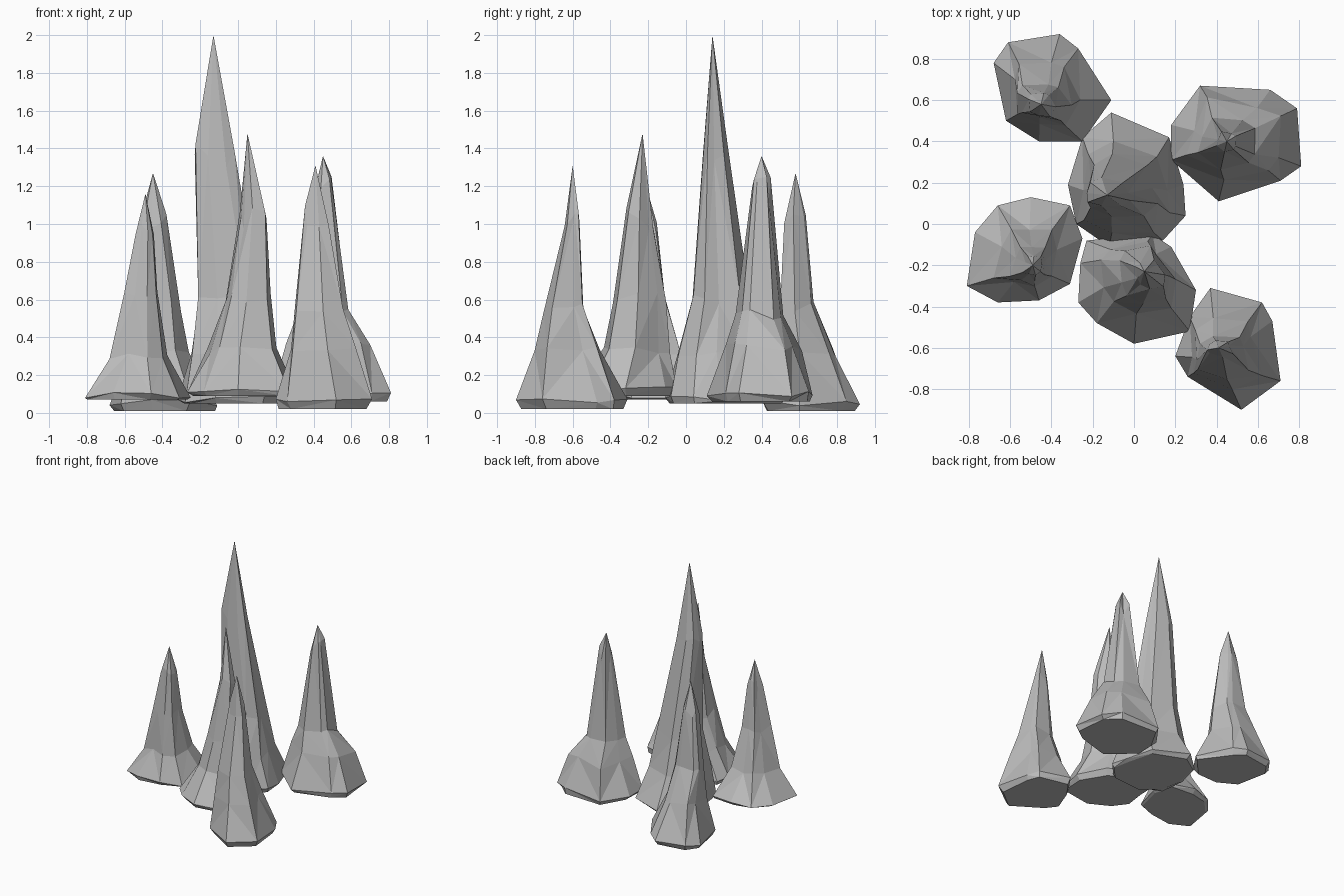
import bpy
import bmesh
import random
from mathutils import Vector

default_cube = bpy.data.objects.get("Cube")
if default_cube:
    bpy.data.objects.remove(default_cube, do_unlink=True)

GREY = (0.5, 0.5, 0.5, 1)


def make_material(name, colour):
    material = bpy.data.materials.new(name)
    material.use_nodes = True
    material.diffuse_color = colour
    shader = material.node_tree.nodes["Principled BSDF"]
    shader.inputs["Base Color"].default_value = colour
    shader.inputs["Roughness"].default_value = 0.9
    return material


stone = make_material("grey stone", GREY)


def fitted_ring(rng, outline, z, x_min, x_max, y_min, y_max):
    """The foot outline refitted to a smaller box, with chipped-in flanks."""
    xs, ys = zip(*outline)
    centre = Vector(((x_min + x_max) / 2, (y_min + y_max) / 2, z))
    points = []
    for side, (x, y) in enumerate(outline):
        across = (x - min(xs)) / (max(xs) - min(xs))
        along = (y - min(ys)) / (max(ys) - min(ys))
        corner = Vector((x_min + across * (x_max - x_min),
                         y_min + along * (y_max - y_min), z))
        # every second column is a groove, the others are ridges
        dip = rng.uniform(0.04, 0.2) if side % 2 else rng.uniform(-0.04, 0.04)
        point = corner.lerp(centre, dip)
        point.z += rng.uniform(-0.06, 0.06) * z
        points.append(point)
    return points


def foot_rings(rng, outline, floor, rim):
    """Flat underside and the uneven rim above it."""
    count = len(outline)
    centre = Vector((sum(x for x, y in outline) / count,
                     sum(y for x, y in outline) / count, floor))
    underside, edge = [], []
    for x, y in outline:
        underside.append(Vector((x, y, floor)).lerp(centre, rng.uniform(0.03, 0.14)))
        edge.append(Vector((x, y, rim + rng.uniform(-0.015, 0.02))))
    return [underside, edge]


def stalagmite(name, seed, outline, floor, rim, rings, tip):
    rng = random.Random(seed)
    tip = Vector(tip)
    count = len(outline)

    # foot, body rings and a slim neck just below the point
    loops = foot_rings(rng, outline, floor, rim)
    loops += [fitted_ring(rng, outline, *ring) for ring in rings]
    loops.append([point.lerp(tip, 0.5) for point in loops[-1]])

    builder = bmesh.new()
    levels = [[builder.verts.new(point) for point in loop] for loop in loops]
    builder.faces.new(levels[0][::-1])
    for lower, upper in zip(levels, levels[1:]):
        for side in range(count):
            after = (side + 1) % count
            a, b, c, d = lower[side], lower[after], upper[after], upper[side]
            # alternating diagonals give sharp facets
            if side % 2:
                triangles = ((a, b, d), (b, c, d))
            else:
                triangles = ((a, b, c), (a, c, d))
            for triangle in triangles:
                builder.faces.new(triangle)
    peak = builder.verts.new(tip)
    for side in range(count):
        builder.faces.new((levels[-1][side], levels[-1][(side + 1) % count], peak))
    bmesh.ops.recalc_face_normals(builder, faces=builder.faces)

    mesh = bpy.data.meshes.new(name)
    builder.to_mesh(mesh)
    builder.free()
    mesh.materials.append(stone)
    rock = bpy.data.objects.new(name, mesh)
    bpy.context.collection.objects.link(rock)


# Tall middle spike
stalagmite("centre_stalagmite", seed=1,
           outline=[(.25, .04), (.24, .19), (.17, .42), (-.11, .54), (-.25, .42),
                    (-.32, .19), (-.28, 0), (-.12, -.11), (.14, -.08)],
           floor=.05, rim=.07,
           rings=[(.32, -.27, .18, -.06, .42),
                  (.6, -.24, .12, .02, .35),
                  (1.38, -.24, -.02, .08, .23)],
           tip=(-.13, .14, 2))

# Spikes behind
stalagmite("back_right_stalagmite", seed=2,
           outline=[(-.25, .4), (-.11, .6), (-.27, .85), (-.36, .92),
                    (-.61, .88), (-.68, .78), (-.62, .5), (-.46, .4)],
           floor=.01, rim=.05,
           rings=[(.33, -.6, -.24, .47, .8),
                  (.56, -.58, -.28, .5, .69),
                  (1.0, -.52, -.37, .52, .64)],
           tip=(-.45, .58, 1.27))

stalagmite("back_left_stalagmite", seed=3,
           outline=[(.71, .21), (.81, .28), (.79, .56), (.66, .65),
                    (.32, .67), (.18, .48), (.18, .31), (.41, .11)],
           floor=.06, rim=.1,
           rings=[(.35, .25, .73, .18, .61),
                  (.52, .31, .6, .25, .52),
                  (1.18, .4, .5, .34, .45)],
           tip=(.45, .4, 1.36))

# Spikes in front
stalagmite("right_stalagmite", seed=4,
           outline=[(-.31, -.29), (-.25, -.07), (-.31, .09), (-.5, .13), (-.66, .09),
                    (-.77, -.04), (-.81, -.3), (-.66, -.38), (-.46, -.37)],
           floor=.07, rim=.09,
           rings=[(.3, -.68, -.36, -.31, 0),
                  (.62, -.6, -.41, -.28, -.1),
                  (.98, -.54, -.44, -.25, -.15)],
           tip=(-.49, -.2, 1.16))

stalagmite("front_stalagmite", seed=5,
           outline=[(.3, -.32), (.18, -.11), (.09, -.05), (-.23, -.08), (-.26, -.19),
                    (-.27, -.38), (-.18, -.48), (0, -.58), (.27, -.52)],
           floor=.09, rim=.12,
           rings=[(.33, -.16, .2, -.45, -.08),
                  (.6, -.07, .17, -.4, -.1),
                  (1.03, .01, .15, -.32, -.17)],
           tip=(.05, -.23, 1.48))

stalagmite("front_left_stalagmite", seed=6,
           outline=[(.71, -.76), (.67, -.47), (.62, -.38), (.37, -.31),
                    (.27, -.45), (.2, -.64), (.26, -.74), (.52, -.9)],
           floor=.02, rim=.06,
           rings=[(.34, .25, .62, -.83, -.42),
                  (.55, .28, .56, -.77, -.52),
                  (1.05, .35, .48, -.65, -.56)],
           tip=(.41, -.6, 1.31))
